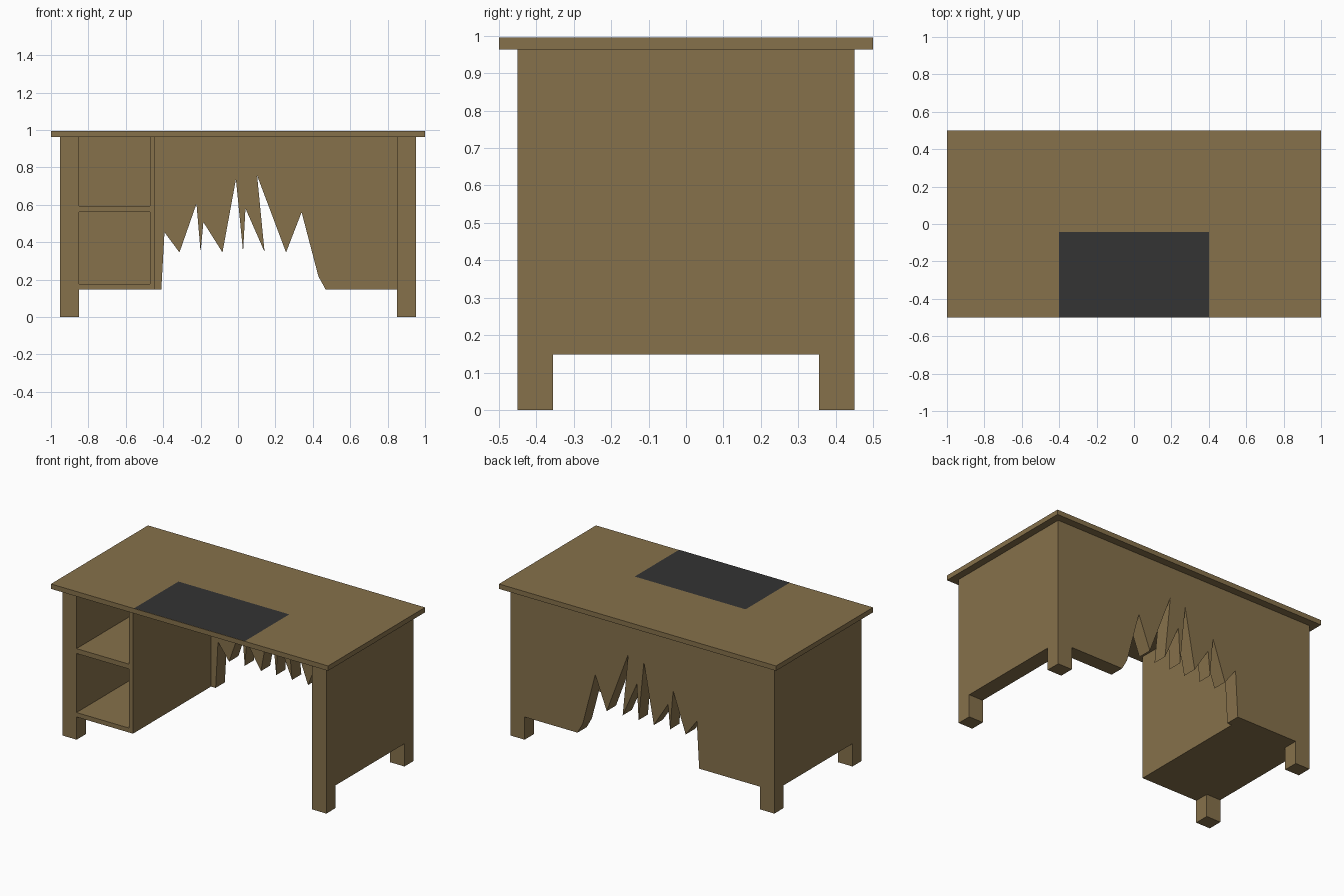
import bpy, bmesh
from mathutils import Vector

if "Cube" in bpy.data.objects:
    bpy.data.objects.remove(bpy.data.objects["Cube"])


def material(name, color):
    m = bpy.data.materials.new(name)
    m.diffuse_color = (*color, 1)
    m.use_nodes = True
    m.node_tree.nodes["Principled BSDF"].inputs["Base Color"].default_value = m.diffuse_color
    return m


WOOD = material("wood", (0.24, 0.165, 0.07))
DARK = material("dark_mat", (0.033, 0.033, 0.033))


def prism(name, points, offset, mat=WOOD):
    """Extrude a planar outline along offset; a zero offset leaves a flat sheet."""
    bm = bmesh.new()
    face = bm.faces.new([bm.verts.new(p) for p in points])
    if offset:
        res = bmesh.ops.extrude_face_region(bm, geom=[face], use_keep_orig=True)
        verts = [g for g in res["geom"] if isinstance(g, bmesh.types.BMVert)]
        bmesh.ops.translate(bm, verts=verts, vec=Vector(offset))
        bmesh.ops.recalc_face_normals(bm, faces=bm.faces)
    me = bpy.data.meshes.new(name)
    bm.to_mesh(me)
    bm.free()
    me.materials.append(mat)
    ob = bpy.data.objects.new(name, me)
    bpy.context.collection.objects.link(ob)
    return ob


def rect(x0, x1, y0, y1, z):
    return [(x0, y0, z), (x1, y0, z), (x1, y1, z), (x0, y1, z)]


def box(name, x0, x1, y0, y1, z0, z1):
    return prism(name, rect(x0, x1, y0, y1, z0), (0, 0, z1 - z0))


TOP, LOW = 0.963, 0.148      # underside of tabletop, lower edge of panels
OUT_X, IN_X = 0.953, 0.85    # side panel outer and inner faces
OUT_Y, IN_Y = 0.45, 0.355    # back panel outer and inner faces

# Tabletop and the dark writing mat lying on it
box("tabletop", -1, 1, -0.5, 0.5, TOP, 0.995)
prism("writing_mat", rect(-0.4, 0.4, -0.5, -0.043, 0.9965), None, DARK)

# Thick side panels, each with a foot at front and back
side = [(-OUT_Y, 0), (-IN_Y, 0), (-IN_Y, LOW), (IN_Y, LOW),
        (IN_Y, 0), (OUT_Y, 0), (OUT_Y, TOP), (-OUT_Y, TOP)]
for name, x in (("left_side_panel", -OUT_X), ("right_side_panel", IN_X)):
    prism(name, [(x, y, z) for y, z in side], (OUT_X - IN_X, 0, 0))

# Back panel with a splintered, broken-out hole
splinters = [(-0.41, LOW), (-0.393, 0.453), (-0.313, 0.345), (-0.222, 0.605),
             (-0.2, 0.348), (-0.185, 0.507), (-0.083, 0.345), (-0.011, 0.737),
             (0.027, 0.348), (0.04, 0.58), (0.142, 0.348), (0.102, 0.757),
             (0.257, 0.345), (0.34, 0.56), (0.43, 0.217), (0.468, LOW)]
outline = [(-IN_X, TOP), (-IN_X, LOW)] + splinters + [(IN_X, LOW), (IN_X, TOP)]
prism("back_panel", [(x, IN_Y, z) for x, z in outline], (0, OUT_Y - IN_Y, 0))

# Open cabinet on the left: divider wall, floor and middle shelf
box("cabinet_divider", -0.47, -0.443, -OUT_Y, IN_Y, LOW, TOP)
box("cabinet_floor", -IN_X, -0.47, -OUT_Y, IN_Y, LOW, 0.177)
box("cabinet_shelf", -IN_X, -0.47, -OUT_Y, IN_Y, 0.562, 0.594)
